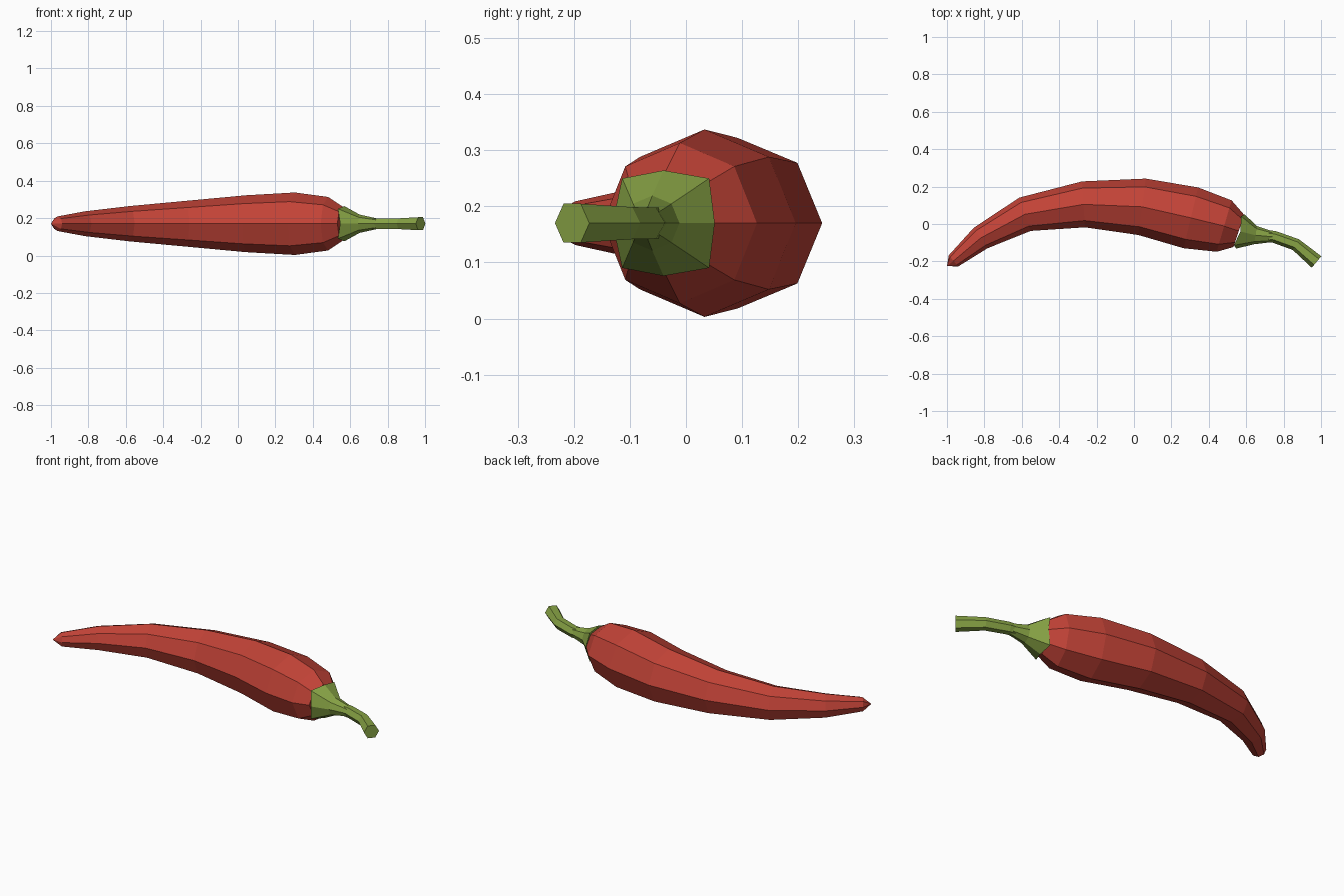
import bpy, bmesh
from math import cos, sin, pi
from mathutils import Vector

if "Cube" in bpy.data.objects:
    bpy.data.objects.remove(bpy.data.objects["Cube"])

MID = 0.17  # height of the whole centreline


def material(name, rgb):
    m = bpy.data.materials.new(name)
    m.diffuse_color = (*rgb, 1)
    m.use_nodes = True
    m.node_tree.nodes["Principled BSDF"].inputs["Base Color"].default_value = m.diffuse_color
    return m


red = material("chilli red", (0.54, 0.056, 0.038))
green = material("stem green", (0.24, 0.36, 0.058))


def tube(name, path, sides, mat, apex=None, scallop=None):
    """Loft rings (x, y, radius) along a bent centreline, square to its direction."""
    bm = bmesh.new()
    pts = [Vector((x, y, MID)) for x, y, r in path]
    rings = []
    for i, (x, y, r) in enumerate(path):
        a = (pts[i] - pts[i - 1]).normalized() if i else Vector()
        b = (pts[i + 1] - pts[i]).normalized() if i + 1 < len(pts) else Vector()
        t = (a + b).normalized()
        side = Vector((-t.y, t.x, 0))
        ring = []
        for k in range(sides):
            ang = 2 * pi * k / sides
            rad, push = r, 0
            if scallop and i == 0 and k % 2:  # calyx points on the diagonals
                rad, push = r * scallop[0], scallop[1]
            p = pts[i] + side * rad * cos(ang) + Vector((0, 0, rad * sin(ang))) + t * push
            ring.append(bm.verts.new(p))
        rings.append(ring)
    for r0, r1 in zip(rings, rings[1:]):
        for k in range(sides):
            j = (k + 1) % sides
            bm.faces.new((r0[k], r0[j], r1[j], r1[k]))
    bm.faces.new(rings[-1])
    if apex:
        v = bm.verts.new(apex)
        for k in range(sides):
            bm.faces.new((v, rings[0][(k + 1) % sides], rings[0][k]))
    else:
        bm.faces.new(rings[0][::-1])
    bmesh.ops.recalc_face_normals(bm, faces=bm.faces)
    me = bpy.data.meshes.new(name)
    bm.to_mesh(me)
    bm.free()
    me.materials.append(mat)
    ob = bpy.data.objects.new(name, me)
    bpy.context.collection.objects.link(ob)
    return ob


# Red fruit, from pointed tip to shoulder
tube("pepper_body", [
    (-0.965, -0.197, 0.039), (-0.82, -0.075, 0.066), (-0.583, 0.052, 0.094),
    (-0.27, 0.105, 0.123), (0.043, 0.092, 0.152), (0.304, 0.033, 0.167),
    (0.482, -0.011, 0.143), (0.56, -0.037, 0.091)], 8, red,
    apex=(-1.0, -0.225, MID))

# Green cap with points on the diagonals, narrowing to the stalk
tube("calyx", [
    (0.569, -0.040, 0.094), (0.65, -0.060, 0.049), (0.74, -0.068, 0.029)],
    8, green, scallop=(1.2, -0.016))

# Bent six-sided stalk flaring at the cut end
tube("stalk", [
    (0.70, -0.063, 0.032), (0.75, -0.069, 0.032), (0.865, -0.11, 0.033),
    (0.976, -0.203, 0.040)], 6, green)
